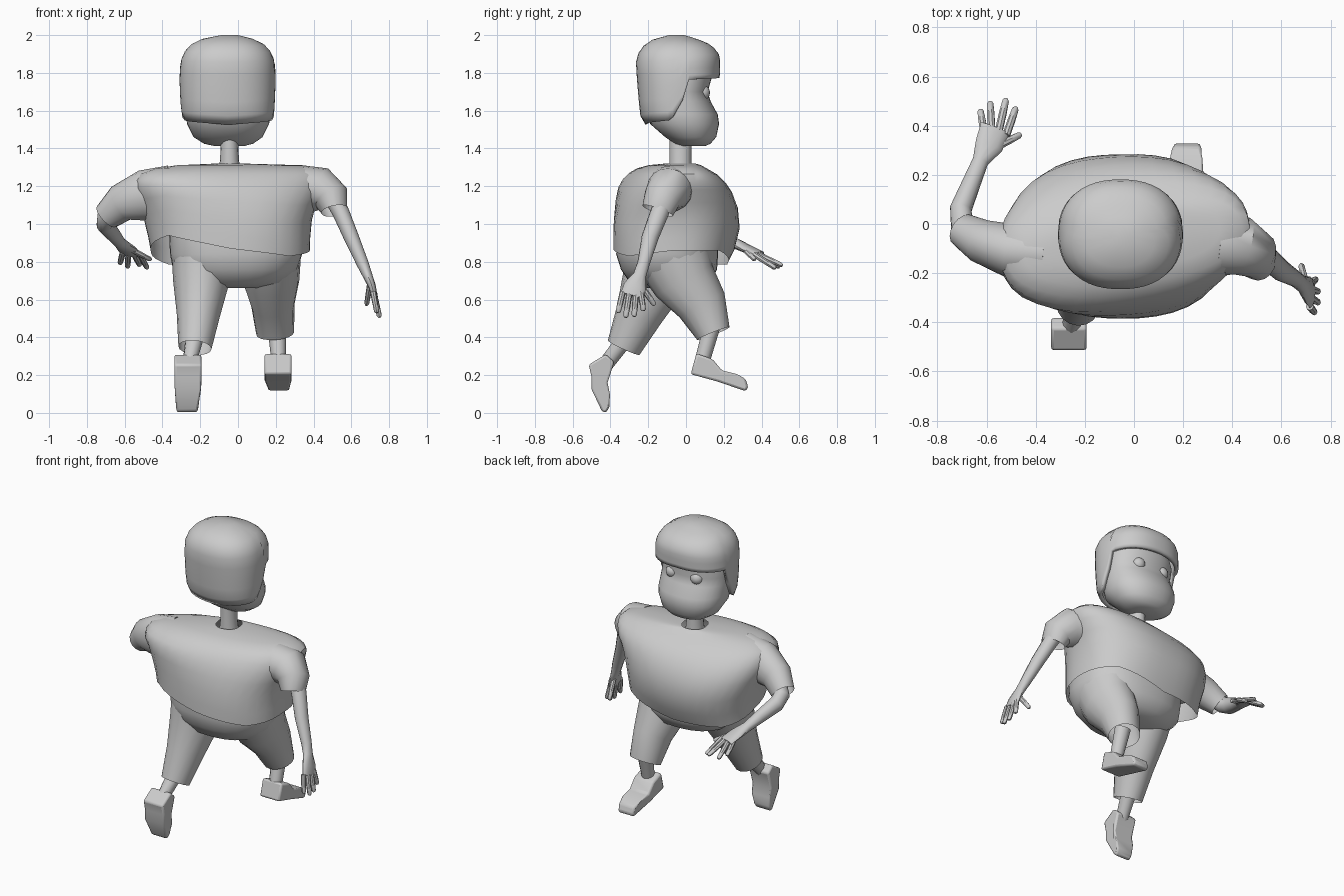
import bpy, bmesh
from math import sin, cos, pi, radians, degrees
from mathutils import Vector


def finish(name, bm, angle=40):
    bmesh.ops.remove_doubles(bm, verts=bm.verts, dist=0.0005)
    bmesh.ops.recalc_face_normals(bm, faces=bm.faces)
    me = bpy.data.meshes.new(name)
    bm.to_mesh(me)
    bm.free()
    ob = bpy.data.objects.new(name, me)
    bpy.context.collection.objects.link(ob)
    bpy.ops.object.select_all(action='DESELECT')
    ob.select_set(True)
    bpy.context.view_layer.objects.active = ob
    bpy.ops.object.shade_smooth_by_angle(angle=radians(angle))
    return ob


def loft(name, rings, caps=(False, False), angle=40):
    bm = bmesh.new()
    vs = [[bm.verts.new(p) for p in r] for r in rings]
    n = len(vs[0])
    for a, b in zip(vs, vs[1:]):
        for i in range(n):
            j = (i + 1) % n
            bm.faces.new((a[i], a[j], b[j], b[i]))
    if caps[0]:
        bm.faces.new(vs[0][::-1])
    if caps[1]:
        bm.faces.new(vs[-1])
    return finish(name, bm, angle)


def lerp_table(table, x):
    # table rows: (key, values...), sorted by key
    if x <= table[0][0]:
        return table[0][1:]
    for a, b in zip(table, table[1:]):
        if x <= b[0]:
            t = (x - a[0]) / (b[0] - a[0])
            return [p + (q - p) * t for p, q in zip(a[1:], b[1:])]
    return table[-1][1:]


def oval(th, x0, x1, y0, y1, e=2.3, rot=0):
    # point on a superellipse filling the given x and y extents
    c, s = cos(th), sin(th)
    k = (abs(c) ** e + abs(s) ** e) ** (-1 / e)
    x, y = c * k * (x1 - x0) / 2, s * k * (y1 - y0) / 2
    return ((x0 + x1) / 2 + x * cos(rot) - y * sin(rot),
            (y0 + y1) / 2 + x * sin(rot) + y * cos(rot))


def draped(name, table, n, levels, bottom, e=2.3, caps=(False, False), rot=lambda z: 0):
    # stacked ovals whose lowest edge height varies with the angle
    top, rings = table[-1][0], []
    for lv in levels:
        ring = []
        for i in range(n):
            th = 2 * pi * i / n
            zb = bottom(degrees(th))
            z = zb + (top - zb) * lv
            ring.append((*oval(th, *lerp_table(table, z), e, rot(z)), z))
        rings.append(ring)
    return loft(name, rings, caps)


def tube(name, path, side, n=12, caps=(True, True), angle=40):
    # path rows: (point, radius along side, other radius)
    pts = [Vector(p) for p, _, _ in path]
    rings = []
    for i, (_, a, b) in enumerate(path):
        t = (pts[min(i + 1, len(pts) - 1)] - pts[max(i - 1, 0)]).normalized()
        u = Vector(side)
        u = (u - t * u.dot(t)).normalized()
        v = t.cross(u)
        rings.append([pts[i] + u * a * cos(2 * pi * k / n) + v * b * sin(2 * pi * k / n)
                      for k in range(n)])
    return loft(name, rings, caps, angle)


# Hair cap: long at the back, sideburns, high fringe at the front (+y)
hair_table = [(1.52, -.27, .17, -.21, .14), (1.56, -.295, .19, -.24, .15),
              (1.65, -.305, .195, -.25, .16), (1.77, -.31, .2, -.26, .178),
              (1.86, -.305, .195, -.265, .182), (1.91, -.285, .175, -.25, .172),
              (1.95, -.25, .14, -.22, .13), (1.98, -.19, .08, -.17, .06),
              (2.0, -.09, 0, -.09, -.01)]


def hair_bottom(deg):
    d = abs((deg - 90 + 180) % 360 - 180)   # angle away from the face direction
    return lerp_table([(0, 1.775), (76, 1.765), (84, 1.63), (92, 1.60), (100, 1.55), (180, 1.525)], d)[0]


hair = draped("hair", hair_table, 48, [0, .1, .25, .4, .55, .7, .8, .88, .95, 1],
              hair_bottom, 2.3, (False, True))
m = hair.modifiers.new("thickness", 'SOLIDIFY')
m.thickness = .025
m.offset = -1

# Face with full muzzle, recessed brow
face_table = [(1.412, -.12, .03, -.02, .10), (1.425, -.18, .08, -.06, .13), (1.46, -.235, .13, -.11, .16),
              (1.53, -.27, .165, -.19, .175), (1.58, -.275, .17, -.2, .168), (1.65, -.275, .17, -.2, .13),
              (1.70, -.275, .17, -.2, .115), (1.77, -.275, .17, -.2, .135), (1.85, -.25, .15, -.18, .12)]
draped("face", face_table, 32, [(r[0] - 1.412) / .438 for r in face_table],
       lambda d: 1.412, 2.2, (True, True))

# Eyes
for s in (-1, 1):
    bm = bmesh.new()
    bmesh.ops.create_uvsphere(bm, u_segments=16, v_segments=10, radius=.042)
    bmesh.ops.translate(bm, verts=bm.verts, vec=(-.052 + s * .09, .085, 1.695))
    finish("eye", bm)

# Neck
tube("neck", [((-.045, -.03, 1.27), .06, .06), ((-.045, -.03, 1.34), .05, .058),
              ((-.045, -.03, 1.46), .045, .058)], (1, 0, 0), 16)

# Shirt body: loose, open below with a slanting hem
shirt_table = [(.78, -.47, .37, -.37, .215), (.86, -.46, .38, -.385, .255), (1.0, -.49, .385, -.385, .29),
               (1.12, -.53, .42, -.37, .265), (1.2, -.56, .47, -.345, .215), (1.26, -.54, .48, -.3, .15),
               (1.295, -.44, .44, -.24, .09), (1.315, -.3, .33, -.17, .06), (1.32, -.12, .03, -.11, .05)]
hem = [(0, .86), (45, .86), (90, .785), (135, .785), (180, .86), (225, .94), (270, .87), (315, .83), (360, .86)]
draped("shirt_body", shirt_table, 40, [0, .15, .35, .55, .7, .8, .88, .94, .98, 1],
       lambda d: lerp_table(hem, d)[0], 2.4,
       rot=lambda z: radians(max(0, min(9, (z - 1.0) * 40))))

# Sleeves
tube("left_sleeve", [((-.36, -.12, 1.16), .12, .15), ((-.5, -.11, 1.15), .11, .135),
                     ((-.62, -.07, 1.11), .09, .10), ((-.695, -.025, 1.04), .07, .075)],
     (0, 1, 0), 16, (True, False))
tube("right_sleeve", [((.34, -.08, 1.19), .13, .12), ((.44, -.09, 1.18), .12, .12),
                      ((.495, -.125, 1.14), .10, .095), ((.51, -.15, 1.07), .085, .07)],
     (0, 1, 0), 16, (True, False))

# Arms running into flat palms
ls, rs = (1, -.35, -.1), (0, 1, 0)
tube("left_arm", [((-.63, -.06, 1.1), .05, .05), ((-.7, .0, 1.03), .05, .05), ((-.705, .06, 1.0), .045, .05),
                  ((-.66, .17, .945), .038, .04), ((-.625, .255, .9), .033, .03),
                  ((-.59, .32, .87), .058, .022), ((-.565, .39, .84), .062, .016)], ls)
tube("right_arm", [((.5, -.11, 1.15), .05, .05), ((.545, -.14, 1.06), .05, .045), ((.6, -.19, .93), .045, .04),
                   ((.66, -.225, .79), .033, .032), ((.685, -.245, .73), .035, .026),
                   ((.71, -.27, .67), .06, .02), ((.722, -.285, .62), .062, .016)], rs)


def finger(name, a, b, side, r=.016):
    a, b = Vector(a), Vector(b)
    tube(name, [(a, r, r), (a.lerp(b, .55), r, r * .9), (a.lerp(b, .93), r * .85, r * .8),
                (b, r * .5, r * .45)], side, 8)


# Fingers and thumbs
for a, b in (((-.61, .37, .85), (-.625, .465, .79)), ((-.58, .39, .84), (-.585, .497, .77)),
             ((-.55, .38, .84), (-.52, .51, .78)), ((-.52, .36, .84), (-.48, .475, .765)),
             ((-.575, .305, .87), (-.46, .365, .81))):
    finger("left_finger", a, b, ls)
for a, b in (((.715, -.335, .64), (.735, -.36, .53)), ((.72, -.3, .63), (.75, -.32, .505)),
             ((.72, -.265, .63), (.75, -.275, .51)), ((.72, -.24, .64), (.74, -.225, .54)),
             ((.7, -.25, .69), (.68, -.165, .57))):
    finger("right_finger", a, b, rs)

# Shorts: hips and two striding legs
hips = [(.66, -.14, .12, -.2, .06), (.69, -.27, .25, -.3, .13), (.76, -.345, .315, -.345, .165),
        (.84, -.36, .34, -.37, .17), (.95, -.365, .345, -.36, .17)]
draped("shorts_hips", hips, 28, [0, .1, .34, .62, 1], lambda d: .66, 2.4, (True, True))
tube("left_shorts_leg", [((-.185, -.12, .86), .165, .21), ((-.195, -.17, .7), .15, .17),
                         ((-.21, -.25, .52), .115, .125), ((-.228, -.33, .345), .088, .092)],
     (1, 0, 0), 16, (True, False))
tube("right_shorts_leg", [((.175, -.08, .86), .16, .21), ((.175, -.01, .7), .15, .17),
                          ((.185, .085, .57), .115, .135), ((.197, .145, .42), .1, .092)],
     (1, 0, 0), 16, (True, False))

# Ankles
tube("left_ankle", [((-.225, -.3, .42), .05, .045), ((-.26, -.43, .25), .035, .04)], (1, 0, 0))
tube("right_ankle", [((.205, .14, .47), .05, .045), ((.215, .085, .27), .038, .04)], (1, 0, 0))


def shoe(name, profile, x, toe_from, shift):
    # side profile (y, z) extruded across x, narrower towards the toe points
    bm = bmesh.new()
    sides = []
    for s in (-1, 1):
        sides.append([bm.verts.new((x + (shift if i in toe_from else 0)
                                    + s * (.055 if i in toe_from else .072), y, z))
                      for i, (y, z) in enumerate(profile)])
    n = len(profile)
    bm.faces.new(sides[0][::-1])
    bm.faces.new(sides[1])
    for i in range(n):
        j = (i + 1) % n
        bm.faces.new((sides[0][i], sides[0][j], sides[1][j], sides[1][i]))
    ob = finish(name, bm, 35)
    b = ob.modifiers.new("soft_edges", 'BEVEL')
    b.width = .012
    b.segments = 2


# Shoes: rear one pushing off on its toe, front one lifted
shoe("left_shoe", [(-.515, .255), (-.5, .19), (-.5, .125), (-.445, .008), (-.425, .0), (-.405, .03),
                   (-.403, .1), (-.415, .16), (-.38, .27), (-.425, .31)], -.265, (3, 4, 5), -.005)
shoe("right_shoe", [(.025, .205), (.17, .165), (.315, .115), (.33, .135), (.315, .18), (.27, .205),
                    (.19, .225), (.14, .285), (.055, .315)], .212, (2, 3, 4), .004)
